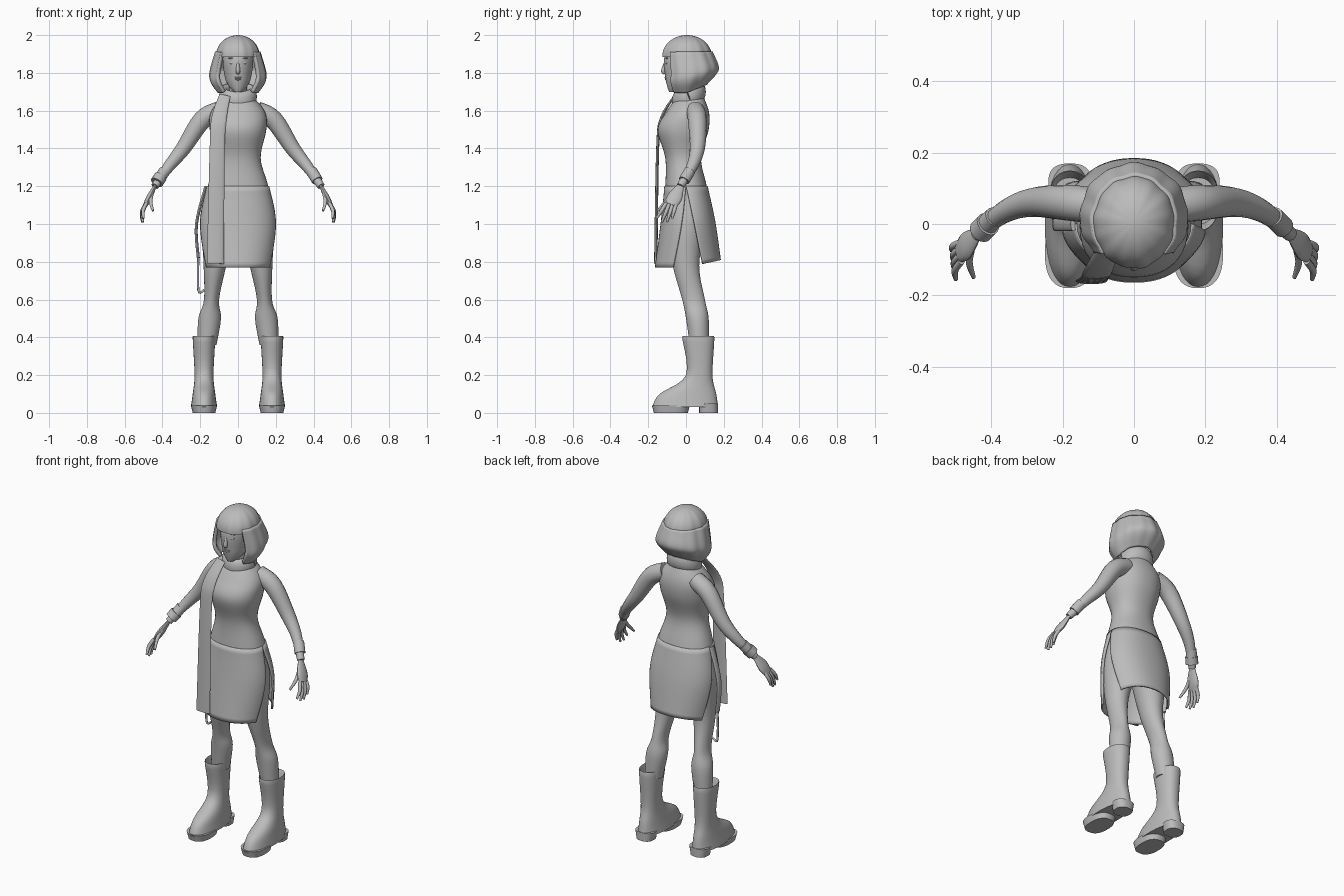
import bpy
import bmesh
from math import sin, cos, pi, radians, copysign
from mathutils import Vector

default_cube = bpy.data.objects.get("Cube")
if default_cube:
    bpy.data.objects.remove(default_cube, do_unlink=True)

GREY = (.5, .5, .5, 1)
clay = bpy.data.materials.new("plain grey")
clay.use_nodes = True
clay.diffuse_color = GREY
clay.node_tree.nodes["Principled BSDF"].inputs["Base Color"].default_value = GREY


def smooth_keys(keys, steps):
    """Smoothly interpolate a list of equal-length tuples."""
    result = []
    last = len(keys) - 1
    for i in range(last):
        before, start, end, after = [Vector(keys[min(max(i + offset, 0), last)])
                                     for offset in (-1, 0, 1, 2)]
        leave, arrive = (end - before) / 2, (after - start) / 2
        for step in range(steps):
            t = step / steps
            blend = t * t * (3 - 2 * t)
            result.append(start.lerp(end, blend) + leave * t * (1 - t) ** 2
                          - arrive * t * t * (1 - t))
    result.append(Vector(keys[last]))
    return result


def skin_rows(name, rows, closed=True, mirrored=False, thickness=0):
    """Join rows of points into a smooth surface."""
    bm = bmesh.new()
    rings = [[bm.verts.new(point) for point in row] for row in rows]
    count = len(rows[0])
    for upper, lower in zip(rings, rings[1:]):
        for j in range(count if closed else count - 1):
            following = (j + 1) % count
            bm.faces.new((upper[j], upper[following], lower[following], lower[j]))
    if closed:
        bm.faces.new(rings[0])
        bm.faces.new(rings[-1])
    bmesh.ops.recalc_face_normals(bm, faces=bm.faces)
    mesh = bpy.data.meshes.new(name)
    bm.to_mesh(mesh)
    bm.free()
    mesh.shade_smooth()
    mesh.set_sharp_from_angle(angle=radians(50))
    mesh.materials.append(clay)
    obj = bpy.data.objects.new(name, mesh)
    bpy.context.collection.objects.link(obj)
    if thickness:
        solid = obj.modifiers.new("Thickness", "SOLIDIFY")
        solid.thickness = thickness
        solid.offset = 0
    if mirrored:
        obj.modifiers.new("Mirror", "MIRROR")


def loft(name, keys, x=0, lean=0, arc=None, power=1, lift=0, ripple=0,
         steps=5, columns=40, **options):
    """Stack level ovals given as (height, half width, front, back)."""
    rows = []
    top = keys[0][0]
    for z, width, front, back in smooth_keys(keys, steps):
        start, end = arc(z) if arc else (0, 2 * pi)
        row = []
        for j in range(columns):
            angle = start + (end - start) * j / (columns - 1 if arc else columns)
            wave = 1 + ripple * (sin(angle * 13) + sin(angle * 7 + z * 9))
            side = copysign(abs(cos(angle)) ** power, cos(angle)) * wave
            depth = copysign(abs(sin(angle)) ** power, sin(angle)) * wave
            y = (front + back) / 2 + depth * (back - front) / 2
            row.append(Vector((x + lean * z + side * width, y,
                               z + lift * max(0, y) * (top - z))))
        rows.append(row)
    skin_rows(name, rows, closed=arc is None, **options)


def ellipsoid(name, centre, radii, sweep=pi, **options):
    """A rounded lump, or a dome when the sweep is short."""
    keys = []
    for i in range(13):
        angle = .05 + (sweep - .1) * i / 12
        reach = radii[1] * sin(angle)
        keys.append((centre[2] + radii[2] * cos(angle), radii[0] * sin(angle),
                     centre[1] - reach, centre[1] + reach))
    loft(name, keys, x=centre[0], steps=1, **options)


def tube(name, keys, axis=(0, 1, 0), flat=1, steps=5, columns=16, **options):
    """Sweep an oval along (x, y, z, radius); flat thins it across the axis."""
    path = smooth_keys(keys, steps)
    centres = [key.to_3d() for key in path]
    rows = []
    for i, centre in enumerate(centres):
        tangent = (centres[min(i + 1, len(path) - 1)] - centres[max(i - 1, 0)]).normalized()
        along = Vector(axis)
        along = (along - tangent * along.dot(tangent)).normalized()
        across = tangent.cross(along) * flat
        turns = [2 * pi * j / columns for j in range(columns)]
        rows.append([centre + (along * cos(a) + across * sin(a)) * path[i].w for a in turns])
    skin_rows(name, rows, **options)


# Dress: fitted bodice, then front and back panels parted by side slits
SLIT = 1.2
dress = smooth_keys([(1.7, .05, -.03, .08), (1.6, .14, -.1, .12), (1.5, .15, -.15, .12),
                     (1.35, .12, -.11, .08), (SLIT, .16, -.11, .11), (1, .2, -.13, .15),
                     (.77, .18, -.16, .18)], 6)
bodice = [row for row in dress if row[0] > SLIT - .01]
skirt = [row for row in dress if row[0] < SLIT + .01]


def front_arc(z):
    return pi + max(0, SLIT - z), 2 * pi - max(0, SLIT - z)


def back_arc(z):
    return max(0, SLIT - z), pi - max(0, SLIT - z)


loft("dress_bodice", bodice, power=.9, steps=1)
loft("dress_front_panel", skirt, arc=front_arc, power=.9, steps=1, thickness=.01)
loft("dress_back_panel", skirt, arc=back_arc, power=.9, steps=1, thickness=.01, lift=.5)

# Legs
loft("legs", [(1.2, .07, -.09, .09), (1, .09, -.1, .1), (.78, .06, -.07, .07),
              (.6, .04, -.02, .1), (.5, .06, 0, .12), (.36, .05, .02, .12)],
     x=.2, lean=-.1, mirrored=True)

# Boots: rolled rim, shaft flowing into the foot, then a split sole
loft("boots", [(.36, .05, 0, .13), (.4, .06, -.02, .15), (.2, .05, 0, .14),
               (.1, .06, -.14, .16), (.03, .07, -.18, .17)],
     x=.18, power=.9, mirrored=True)
loft("boot_front_soles", [(.04, .07, -.18, .02), (0, .06, -.17, .01)],
     x=.18, power=.8, mirrored=True)
loft("boot_heels", [(.05, .06, .07, .17), (0, .05, .07, .17)],
     x=.18, power=.8, mirrored=True)

# Arms with sleeve cuffs and one bracelet
tube("arms", [(.1, .05, 1.6, .05), (.19, .06, 1.55, .05), (.29, .06, 1.4, .04),
              (.37, .03, 1.3, .03), (.44, -.03, 1.2, .02)], mirrored=True)
tube("sleeve_cuffs", [(.39, .02, 1.28, .03), (.42, -.01, 1.23, .03)], mirrored=True)
tube("right_bracelet", [(-.41, 0, 1.25, .035), (-.43, -.02, 1.22, .035)])

# Hands: flat palms with fanned fingers
tube("palms", [(.44, -.03, 1.2, .02), (.47, -.06, 1.14, .04), (.49, -.08, 1.1, .03)],
     flat=.4, mirrored=True)


def finger(name, base, tip):
    root, end = Vector(base), Vector(tip)
    knuckle = root.lerp(end, .5) + Vector((.01, 0, 0))
    tube(name, [(*root, .01), (*knuckle, .01), (*end, .006)], columns=10, mirrored=True)


for i, name in enumerate(["index", "middle", "ring", "little"]):
    finger(name + "_fingers", (.485, -.105 + .018 * i, 1.11),
           (.5 + .004 * i, -.155 + .027 * i, 1 + .02 * abs(i - 1.5)))
finger("thumbs", (.455, -.065, 1.165), (.45, -.15, 1.07))

# Head, neck and face
tube("neck", [(0, .03, 1.6, .05), (0, 0, 1.8, .045)])
loft("head", [(1.7, .02, -.09, -.05), (1.73, .05, -.1, .02), (1.78, .07, -.11, .07),
              (1.88, .08, -.115, .09), (1.97, .05, -.07, .07)])
tube("nose", [(0, -.11, 1.86, .005), (0, -.12, 1.81, .012), (0, -.11, 1.8, .008)])
ellipsoid("upper_lip", (0, -.104, 1.775), (.02, .01, .005))
ellipsoid("lower_lip", (0, -.102, 1.766), (.018, .01, .006))
ellipsoid("eyes", (.03, -.1, 1.853), (.015, .01, .008), mirrored=True)
ellipsoid("brows", (.033, -.1, 1.878), (.02, .01, .004), mirrored=True)

# Bobbed hair: a crown with a fringe, and a curtain open over the face
ellipsoid("hair_crown", (0, .005, 1.89), (.115, .13, .11), sweep=pi / 2 + .1,
          ripple=.01, columns=96)
loft("hair_curtain", [(1.91, .11, -.12, .13), (1.8, .14, -.12, .16),
                      (1.75, .135, -.12, .15), (1.7, .1, -.09, .1)],
     arc=lambda z: (radians(-43), radians(223)), lift=2, ripple=.012,
     columns=96, thickness=.02)

# Scarf: a tilted collar and a long hanging end
turns = [pi * i / 16 for i in range(33)]
tube("scarf_collar", [(.075 * cos(a), .015 + .065 * sin(a), 1.675 + .025 * sin(a), .05)
                      for a in turns], axis=(0, 0, 1), flat=.5, steps=1)
tube("scarf_hanging_end", [(-.07, -.06, 1.68, .03), (-.1, -.13, 1.56, .04),
                           (-.11, -.15, 1.4, .04), (-.12, -.16, .79, .045)],
     axis=(1, 0, 0), flat=.2)

# Sash and cord hanging at the right hip
tube("hip_sash", [(-.17, 0, 1.2, .02), (-.22, 0, 1, .02), (-.21, 0, .82, .02)], flat=.4)
tube("hip_cord", [(-.21, 0, .84, .006), (-.21, 0, .65, .006), (-.18, 0, .65, .006)])
